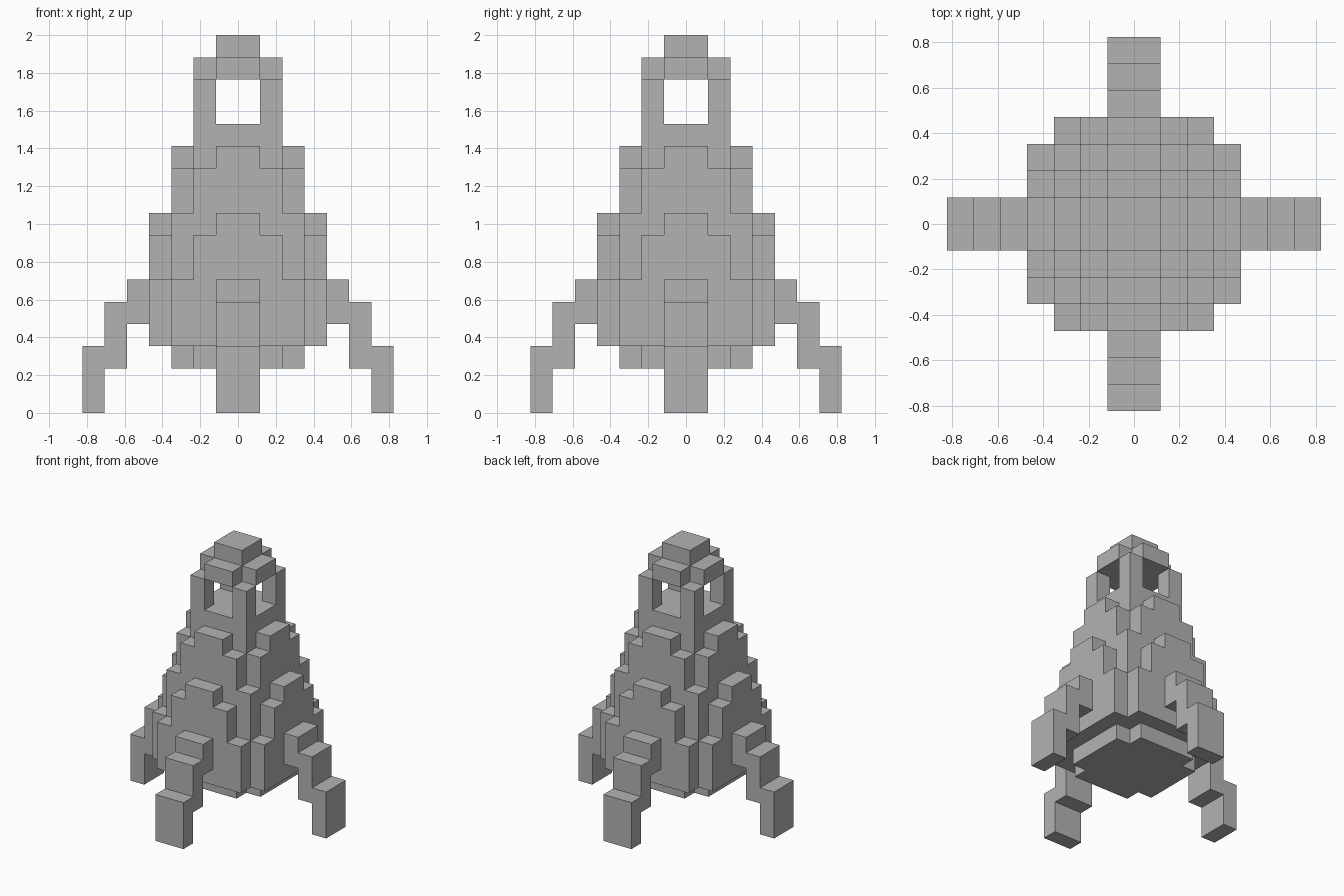
import bpy, bmesh
from math import pi
from mathutils import Matrix, Vector

cube = bpy.data.objects.get("Cube")
if cube:
    bpy.data.objects.remove(cube)

U = 2 / 17  # one block

grey = bpy.data.materials.new("hull_grey")
grey.use_nodes = True
colour = (0.45, 0.45, 0.45, 1)
grey.diffuse_color = colour
grey.node_tree.nodes["Principled BSDF"].inputs["Base Color"].default_value = colour


def prism(name, outline, start, depth, turn=0):
    """Extrude a flat outline of 3D points (in blocks) and turn it about z."""
    bm = bmesh.new()
    face = bm.faces.new([bm.verts.new(Vector(p) + Vector(start)) for p in outline])
    new = bmesh.ops.extrude_face_region(bm, geom=[face])["geom"]
    bmesh.ops.translate(bm, vec=depth, verts=[v for v in new if isinstance(v, bmesh.types.BMVert)])
    bmesh.ops.recalc_face_normals(bm, faces=bm.faces)
    bm.transform(Matrix.Rotation(turn, 4, "Z") @ Matrix.Scale(U, 4))
    mesh = bpy.data.meshes.new(name)
    bm.to_mesh(mesh)
    bm.free()
    mesh.materials.append(grey)
    obj = bpy.data.objects.new(name, mesh)
    bpy.context.collection.objects.link(obj)


def slab(name, half, low, high, centre=(0, 0)):
    square = [(x * half, y * half, 0) for x, y in ((-1, -1), (1, -1), (1, 1), (-1, 1))]
    prism(name, square, (*centre, low), (0, 0, high - low))


def cross(name, wide, narrow, low, high):
    """Square plate with its four corners notched out."""
    w, n = wide, narrow
    quarter = [Vector(p) for p in ((w, -n, 0), (w, n, 0), (n, n, 0))]
    points = [Matrix.Rotation(i * pi / 2, 3, "Z") @ p for i in range(4) for p in quarter]
    # each notch corner closes one arm and opens the next
    prism(name, points, (0, 0, low), (0, 0, high - low))


def stepped_panel(name, steps, bottom, inner, turn):
    """Symmetric stepped wall, one block thick; steps are (half width, top)."""
    right, z = [], bottom
    for half, top in steps:
        right += [(half, 0, z), (half, 0, top)]
        z = top
    left = [(-x, y, z) for x, y, z in reversed(right)]
    prism(name, right + left, (0, -inner, 0), (0, -1, 0), turn)


# Hull core
cross("base_plate", 3, 2, 2, 3)
slab("lower_hull", 3, 3, 9)
slab("upper_hull", 2, 9, 13)

# Open cabin with corner pillars, roof and cap
for x in (-1.5, 1.5):
    for y in (-1.5, 1.5):
        slab("cabin_pillar", 0.5, 13, 15, (x, y))
cross("cabin_roof", 2, 1, 15, 16)
slab("roof_cap", 1, 16, 17)

# Stepped wall panels and a landing leg on every side
leg = [(0, -4, 4), (0, -5, 4), (0, -5, 2), (0, -6, 2), (0, -6, 0), (0, -7, 0),
       (0, -7, 3), (0, -6, 3), (0, -6, 5), (0, -5, 5), (0, -5, 6), (0, -4, 6)]
for i in range(4):
    turn = i * pi / 2
    stepped_panel("lower_panel", [(3, 6), (2, 8), (1, 9)], 3, 3, turn)
    stepped_panel("upper_panel", [(2, 11), (1, 12)], 9, 2, turn)
    prism("landing_leg", leg, (-1, 0, 0), (2, 0, 0), turn)
